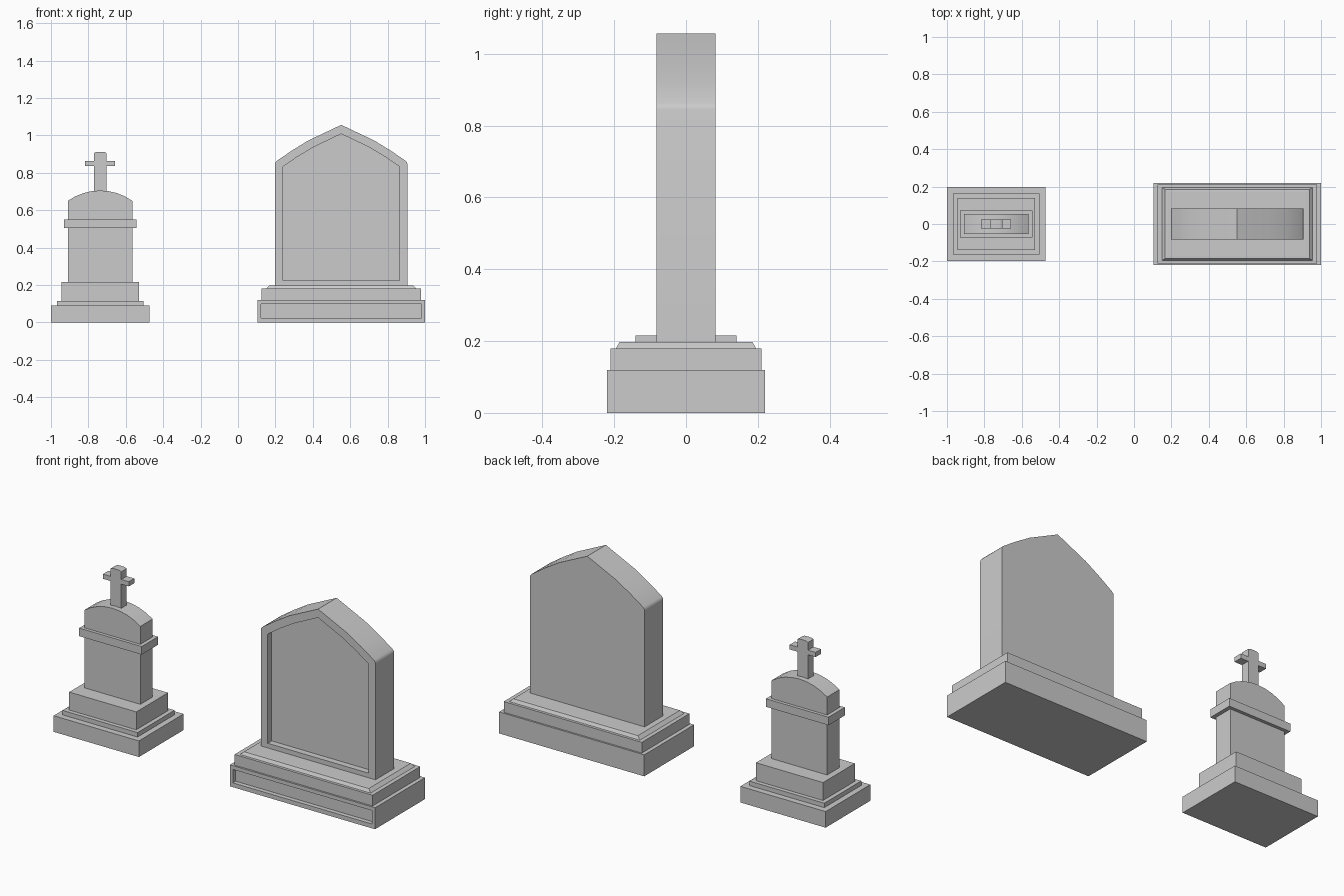
import bpy, bmesh, math

if "Cube" in bpy.data.objects:
    bpy.data.objects.remove(bpy.data.objects["Cube"])


def finish(name, bm, smooth=False):
    bmesh.ops.recalc_face_normals(bm, faces=bm.faces)
    mesh = bpy.data.meshes.new(name)
    bm.to_mesh(mesh)
    bm.free()
    ob = bpy.data.objects.new(name, mesh)
    bpy.context.collection.objects.link(ob)
    if smooth:
        bpy.ops.object.select_all(action='DESELECT')
        ob.select_set(True)
        bpy.context.view_layer.objects.active = ob
        bpy.ops.object.shade_smooth_by_angle(angle=math.radians(30))
    return ob


def loft(name, loops, smooth=False):
    """Join equal-length point loops with quads and cap both ends."""
    bm = bmesh.new()
    rings = [[bm.verts.new(p) for p in loop] for loop in loops]
    n = len(rings[0])
    for a, b in zip(rings, rings[1:]):
        for i in range(n):
            j = (i + 1) % n
            bm.faces.new((a[i], a[j], b[j], b[i]))
    bm.faces.new(rings[0])
    bm.faces.new(rings[-1])
    return finish(name, bm, smooth)


def tier(name, cx, levels):
    """Stacked rectangles given as (half width, half depth, z)."""
    return loft(name, [[(cx + sx * hx, sy * hy, z) for sx, sy in
                        ((-1, -1), (1, -1), (1, 1), (-1, 1))] for hx, hy, z in levels])


def block(name, cx, hx, hy, z0, z1):
    return tier(name, cx, [(hx, hy, z0), (hx, hy, z1)])


def mirrored(cx, half):
    """Right half outline, bottom to peak (last point on the axis), made whole."""
    return [(cx + x, z) for x, z in half] + [(cx - x, z) for x, z in half[-2::-1]]


def prism(name, outline, hy, smooth=False):
    return loft(name, [[(x, y, z) for x, z in outline] for y in (-hy, hy)], smooth)


def panelled(name, outer, inner, hy, depth, smooth=False):
    """Prism with a recessed panel in its front face."""
    steps = ((inner, depth - hy), (inner, -hy), (outer, -hy), (outer, hy))
    return loft(name, [[(x, y, z) for x, z in o] for o, y in steps], smooth)


def rect(cx, hx, z0, z1):
    return [(cx - hx, z0), (cx + hx, z0), (cx + hx, z1), (cx - hx, z1)]


def arched(cx, hw, z0, z1, rise, segs):
    """Outline with a shallow circular arc on top."""
    r = (hw * hw + rise * rise) / (2 * rise)
    a = math.asin(hw / r)
    pts = [(cx - hw, z0), (cx + hw, z0)]
    for i in range(segs + 1):
        t = a - 2 * a * i / segs
        pts.append((cx + r * math.sin(t), z1 + rise - r + r * math.cos(t)))
    return pts


# Small monument with cross
S = -0.737
block("small_plinth", S, 0.263, 0.197, 0, 0.09)
block("small_step", S, 0.231, 0.163, 0.09, 0.115)
block("small_pedestal", S, 0.207, 0.14, 0.115, 0.215)
prism("small_body", arched(S, 0.172, 0.215, 0.65, 0.055, 8), 0.054, True)
block("small_band", S, 0.193, 0.072, 0.505, 0.55)

# Cross as a single outline with a slightly domed top
cross = mirrored(S, [(0.033, 0.695), (0.033, 0.837), (0.08, 0.837), (0.08, 0.863),
                     (0.033, 0.863), (0.033, 0.906), (0.022, 0.911), (0, 0.912)])
prism("cross", cross, 0.024)

# Large headstone
L = 0.552
panelled("large_plinth", rect(L, 0.448, 0, 0.12), rect(L, 0.43, 0.024, 0.099), 0.22, 0.025)
tier("large_step", L, [(0.426, 0.21, 0.12), (0.426, 0.21, 0.18)])
tier("bevelled_bed", L, [(0.403, 0.195, 0.18), (0.385, 0.185, 0.197), (0.37, 0.173, 0.198)])
outer = mirrored(L, [(0.354, 0.197), (0.354, 0.845), (0.352, 0.854), (0.345, 0.863),
                     (0.265, 0.918), (0.177, 0.972), (0, 1.056)])
inner = mirrored(L, [(0.311, 0.224), (0.311, 0.832), (0.3105, 0.833), (0.31, 0.834),
                     (0.235, 0.885), (0.15, 0.936), (0, 1.008)])
panelled("headstone", outer, inner, 0.082, 0.035, True)
